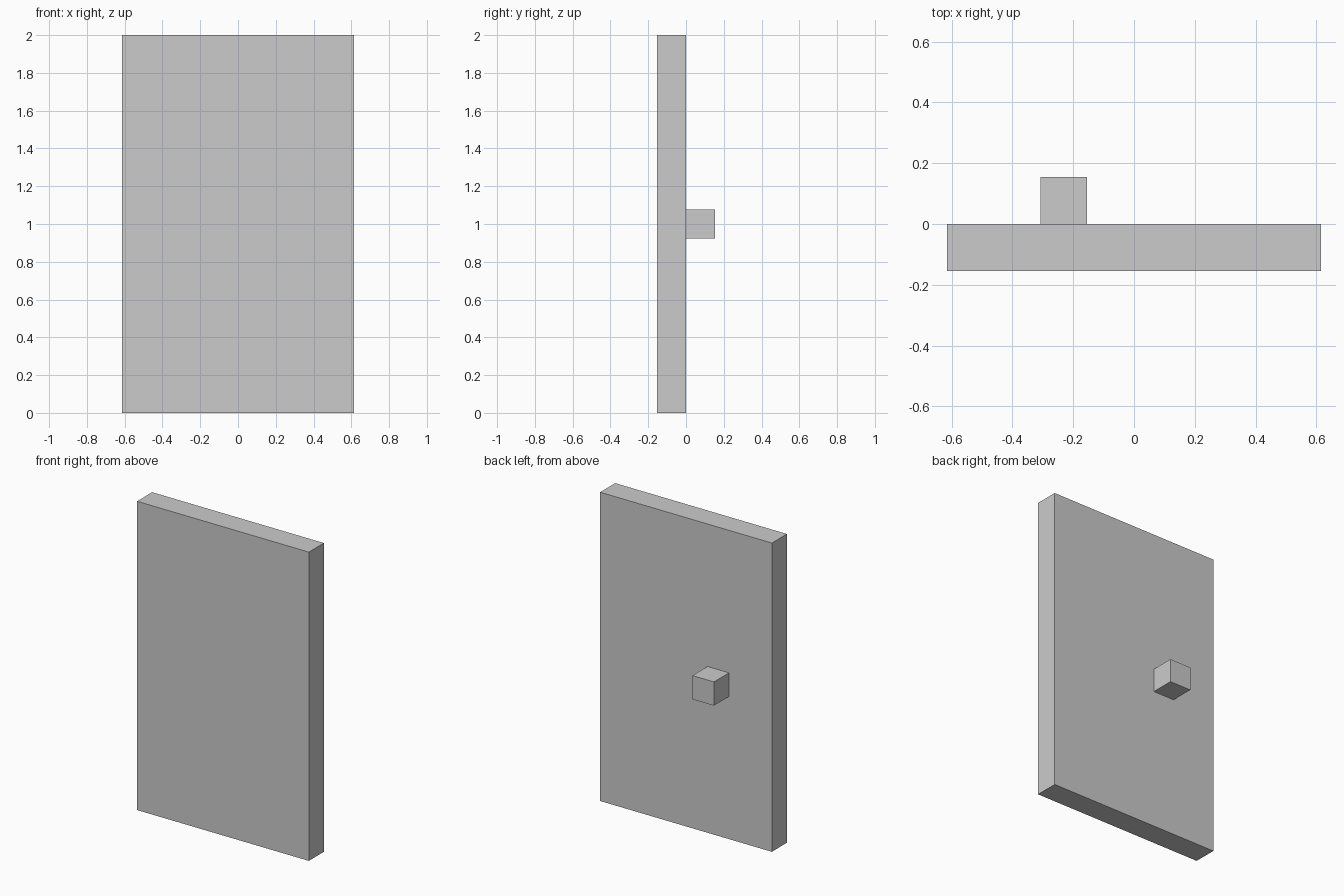
import bpy

if "Cube" in bpy.data.objects:
    bpy.data.objects.remove(bpy.data.objects["Cube"])

U = 2 / 13  # block unit: the door is 8 x 1 x 13 units


def box(name, lo, hi):
    """Axis-aligned box between two corners given in block units."""
    centre = [(a + b) / 2 * U for a, b in zip(lo, hi)]
    bpy.ops.mesh.primitive_cube_add(size=1, location=centre)
    ob = bpy.context.object
    ob.name = ob.data.name = name
    ob.scale = [(b - a) * U for a, b in zip(lo, hi)]
    bpy.ops.object.transform_apply(location=False, rotation=False, scale=True)
    return ob


# Flat slab standing on the ground
box("door_panel", (-4, -1, 0), (4, 0, 13))

# Cube handle on the back face
box("door_knob", (-2, 0, 6), (-1, 1, 7))
